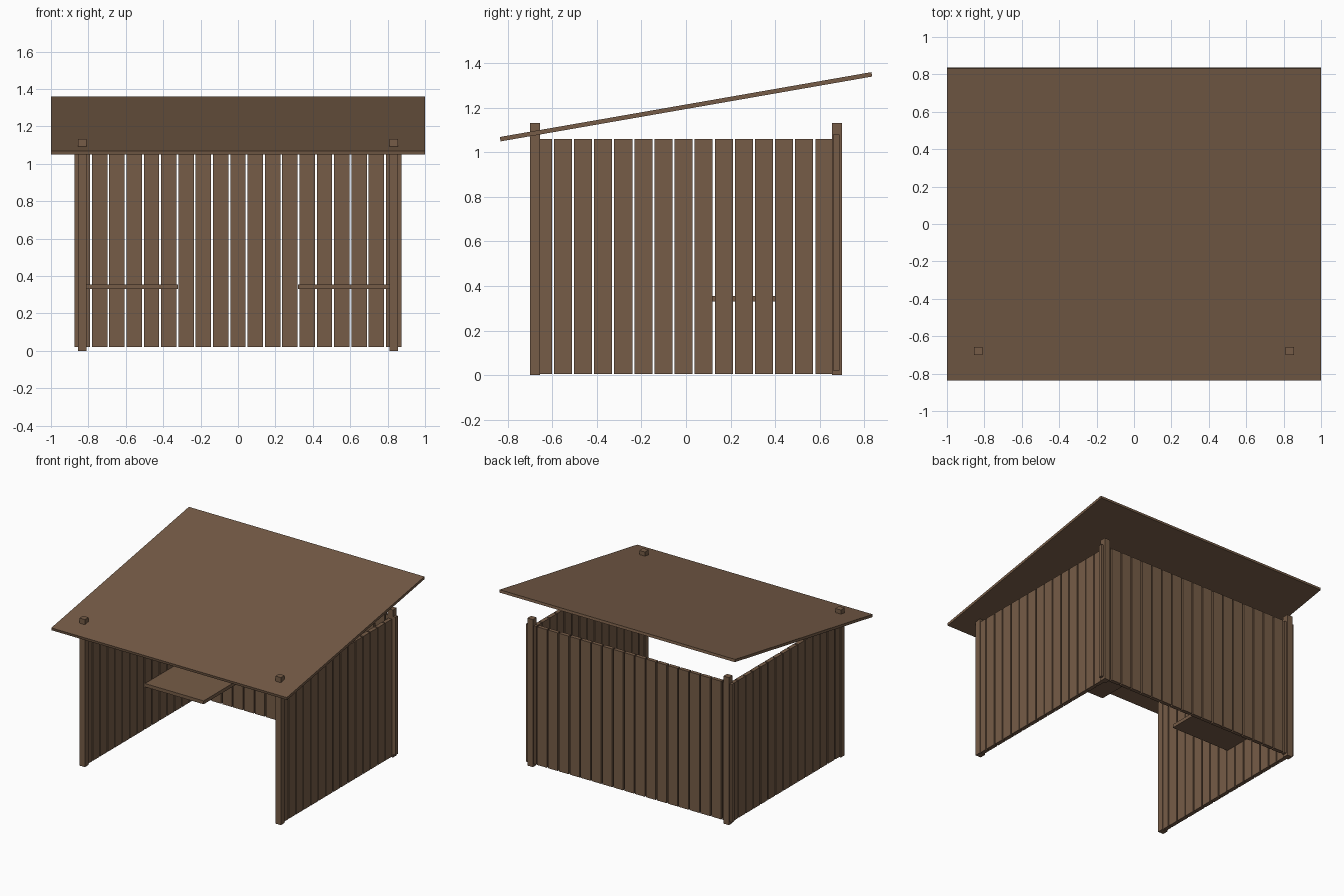
import bpy, math

if "Cube" in bpy.data.objects:
    bpy.data.objects.remove(bpy.data.objects["Cube"])

wood = bpy.data.materials.new("brown_wood")
wood.diffuse_color = (0.181, 0.107, 0.063, 1)
wood.use_nodes = True
wood.node_tree.nodes["Principled BSDF"].inputs["Base Color"].default_value = wood.diffuse_color


def box(name, x, y, z, tilt=0.0):
    """Box spanning the (min, max) ranges, optionally tilted about x."""
    spans = (x, y, z)
    bpy.ops.mesh.primitive_cube_add(size=1, location=[(a + b) / 2 for a, b in spans])
    ob = bpy.context.object
    ob.name = name
    ob.scale = [b - a for a, b in spans]
    ob.rotation_euler.x = tilt
    ob.data.materials.append(wood)
    return ob


def around(c, width):
    return (c - width / 2, c + width / 2)


# Four corner posts
for side, sx in (("left", -1), ("right", 1)):
    for end, sy in (("front", -1), ("back", 1)):
        box(f"{end}_{side}_post", around(sx * 0.832, 0.046),
            around(sy * 0.679, 0.045), (0, 1.132))

# Back wall of vertical planks
for i in range(19):
    box(f"back_plank_{i + 1}", around((i - 9) * 0.0925, 0.082),
        (0.661, 0.690), (0.02, 1.08))

# Side walls of vertical planks, each with a shelf inside
for side, sx in (("left", -1), ("right", 1)):
    for i in range(15):
        box(f"{side}_plank_{i + 1}", around(sx * 0.832, 0.03),
            around(-0.643 + i * 0.0903, 0.081), (0.005, 1.06))
    box(f"{side}_shelf", sorted((sx * 0.32, sx * 0.82)), (0.04, 0.46), (0.33, 0.356))

# Sloping roof board, higher at the back
box("roof", (-1, 1), (-0.847, 0.847), (1.195, 1.215), math.radians(9.9))
